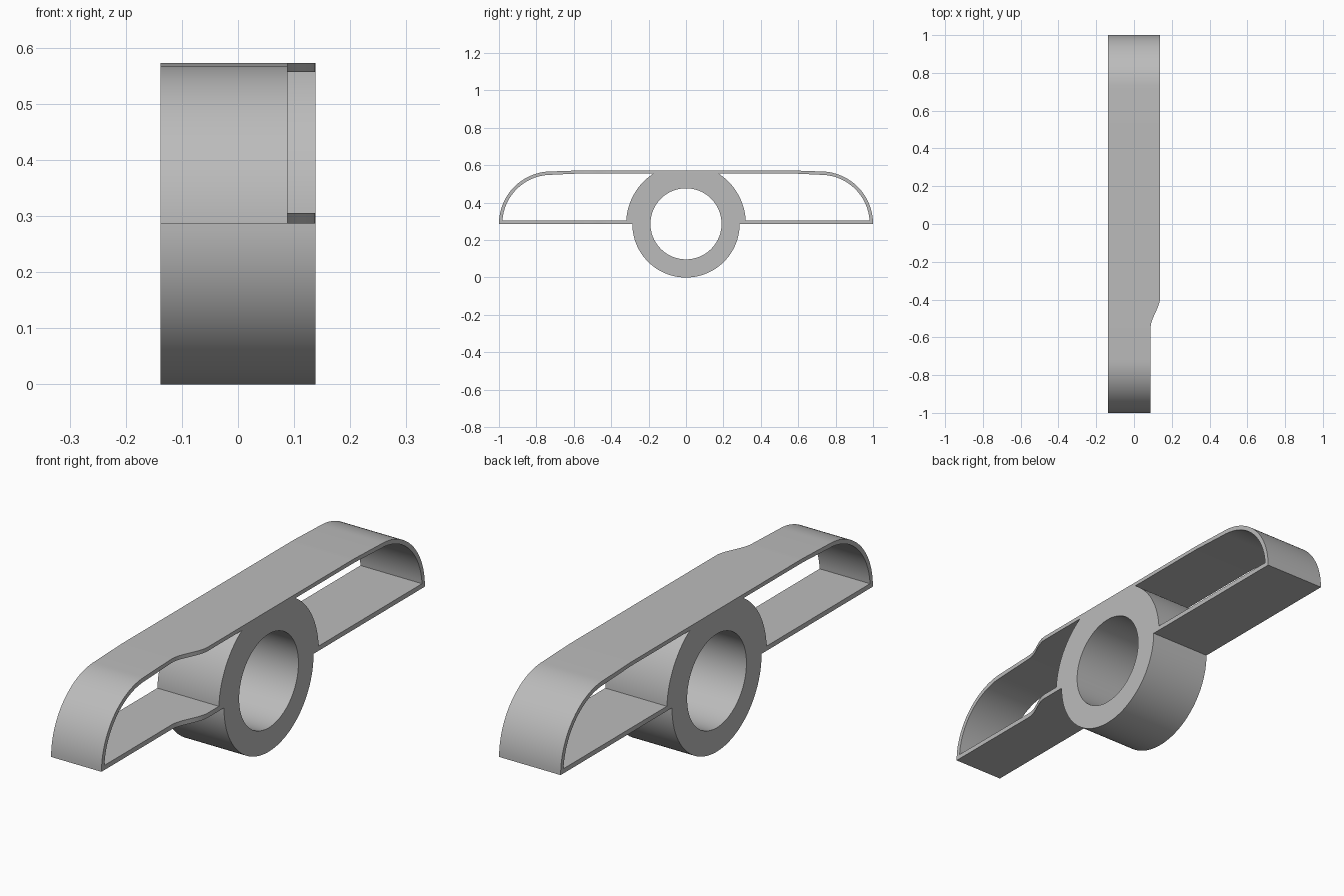
import bpy, bmesh
from math import sin, cos, asin, sqrt, pi, degrees, radians

if "Cube" in bpy.data.objects:
    bpy.data.objects.remove(bpy.data.objects["Cube"])

X = 0.138                   # half depth
H = 0.287                   # height of bore centre and housing floor
TOP, INNER_TOP, FLOOR = 0.573, 0.557, 0.306
S0, S1 = 0.39, 0.55         # extent of the stepped rim
N = 12


def arc(cy, r, a0, a1, n):
    """Points on an arc in the side plane, angles in degrees."""
    return [(cy + r * cos(radians(a0 + (a1 - a0) * i / n)),
             H + r * sin(radians(a0 + (a1 - a0) * i / n))) for i in range(n + 1)]


def row(z, a, b):
    return [(a + (b - a) * i / N, z) for i in range(N + 1)]


def mirror(pts):
    return [(-y, z) for y, z in reversed(pts)]


# Outer outline: half wall mirrored, plus the lower half of the hub
half = row(H, S0, S1) + arc(0.72, 0.28, 0, 90, 28) + row(TOP, S1, S0)
outer = half + mirror(half) + arc(0, H, 180, 360, 64)

# Bore and the two open pockets beside the hub
bore = arc(0, 0.19, 0, 360, 96)[:-1]
hub_r, in_r = 0.32, 0.262
lo = degrees(asin((FLOOR - H) / hub_r))
hi = degrees(asin((INNER_TOP - H) / hub_r))
start = degrees(asin((FLOOR - H) / in_r))
pocket = (arc(0, hub_r, hi, lo, 32) + row(FLOOR, S0, S1)
          + arc(0.72, in_r, start, 90, 28) + row(INNER_TOP, S1, S0))
loops = [outer, bore, pocket, mirror(pocket)]

# Extruded walls, then the two flat caps with holes
bm = bmesh.new()
caps = ([], [])
front_verts = []
for pts in loops:
    a = [bm.verts.new((-X, y, z)) for y, z in pts]
    b = [bm.verts.new((X, y, z)) for y, z in pts]
    front_verts += b
    n = len(pts)
    for i in range(n):
        j = (i + 1) % n
        bm.faces.new((a[i], a[j], b[j], b[i]))
        caps[0].append(bm.edges.get((a[i], a[j])))
        caps[1].append(bm.edges.get((b[i], b[j])))
for edges, nx in zip(caps, (-1, 1)):
    bmesh.ops.triangle_fill(bm, edges=edges, use_beauty=True, normal=(nx, 0, 0))

# Rim steps back in a soft S-curve at the front end of one side
for v in front_verts:
    t = min(1, max(0, (-v.co.y - S0) / (S1 - S0)))
    v.co.x = X - 0.05 * t * t * (3 - 2 * t)

bmesh.ops.remove_doubles(bm, verts=bm.verts[:], dist=1e-5)
bmesh.ops.recalc_face_normals(bm, faces=bm.faces[:])
mesh = bpy.data.meshes.new("hub_housing")
bm.to_mesh(mesh)
bm.free()

obj = bpy.data.objects.new("hub_housing", mesh)
bpy.context.collection.objects.link(obj)
grey = bpy.data.materials.new("light grey")
grey.diffuse_color = (0.5, 0.5, 0.5, 1)
grey.use_nodes = True
grey.node_tree.nodes["Principled BSDF"].inputs["Base Color"].default_value = grey.diffuse_color
mesh.materials.append(grey)

bpy.context.view_layer.objects.active = obj
obj.select_set(True)
bpy.ops.object.shade_smooth_by_angle(angle=radians(30))
